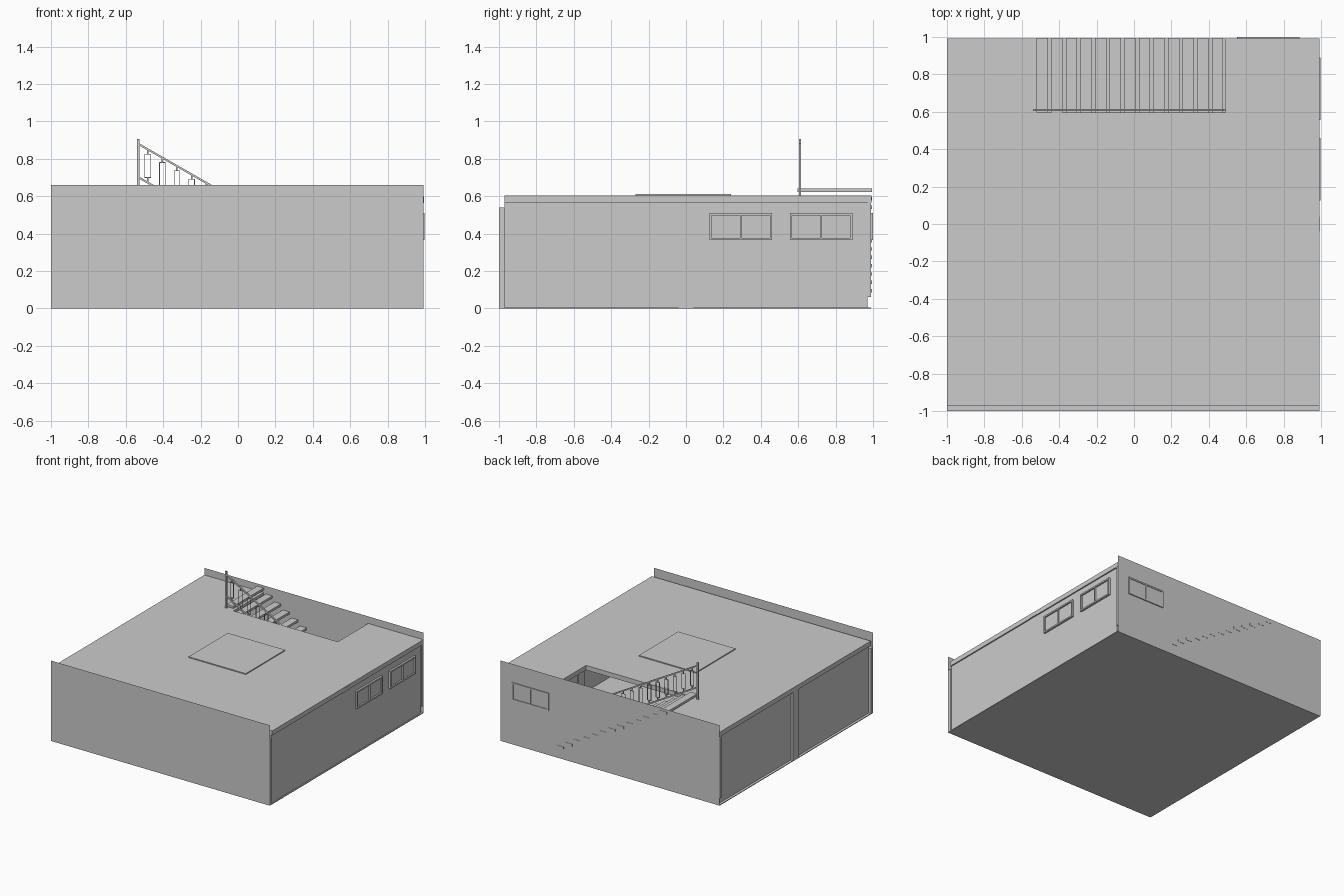
import bpy, bmesh, math
from mathutils import Matrix, Vector

if "Cube" in bpy.data.objects:
    bpy.data.objects.remove(bpy.data.objects["Cube"])


def add_box(bm, x0, x1, y0, y1, z0, z1):
    c = Vector(((x0 + x1) / 2, (y0 + y1) / 2, (z0 + z1) / 2))
    m = Matrix.Translation(c) @ Matrix.Diagonal((x1 - x0, y1 - y0, z1 - z0, 1))
    bmesh.ops.create_cube(bm, size=1, matrix=m)


def finish(name, bm):
    me = bpy.data.meshes.new(name)
    bm.to_mesh(me)
    bm.free()
    ob = bpy.data.objects.new(name, me)
    bpy.context.collection.objects.link(ob)
    return ob


def boxes(name, items):
    bm = bmesh.new()
    for b in items:
        add_box(bm, *b)
    return finish(name, bm)


def sheet(name, corners):
    bm = bmesh.new()
    bm.faces.new([bm.verts.new(c) for c in corners])
    return finish(name, bm)


# floor and paper-thin end walls that rise above the roof as parapets
L, R = -1.0, 0.99
boxes("floor", [(L, R, -1, 0.99, 0, 0.006)])
sheet("front_wall", [(L, -1, 0), (R, -1, 0), (R, -1, 0.66), (L, -1, 0.66)])
sheet("back_wall", [(R, 0.992, 0), (L, 0.992, 0), (L, 0.992, 0.66), (R, 0.992, 0.66)])
boxes("front_inner_wall", [(L, R, -0.999, -0.97, 0, 0.54)])

# side walls set slightly back, with corner and middle posts
boxes("right_wall", [(0.96, 0.98, -0.97, 0.97, 0, 0.565)])
boxes("left_wall", [(-0.98, -0.96, -0.97, 0.97, 0, 0.565)])
boxes("corner_posts", [(a, b, 0.97, 0.99, 0.06, 0.565) for a, b in ((L, -0.96), (0.96, 0.988))])
boxes("middle_posts", [(L, -0.95, -0.04, 0.04, 0, 0.6), (0.95, 0.982, -0.04, 0.04, 0, 0.6),
                       (0.97, 0.993, -0.04, 0.04, 0.565, 0.599)])

# roof slab in four pieces around the stair opening
HX0, HX1, HY = -0.46, 0.49, 0.597
boxes("roof_slab", [(L, R, -0.97, HY, 0.565, 0.603),
                    (L, HX0, HY, 0.991, 0.565, 0.603),
                    (HX1, R, HY, 0.991, 0.565, 0.603)])
boxes("roof_panel", [(-0.26, 0.26, -0.27, 0.24, 0.6, 0.611)])


# framed two-pane windows, drawn as u/z rectangles and mapped onto a wall
def window(name, u0, u1, place):
    z0, z1, t = 0.365, 0.51, 0.012
    um = (u0 + u1) / 2
    bars = [(u0, u1, z0, z0 + t, 1), (u0, u1, z1 - t, z1, 1),
            (u0, u0 + t, z0, z1, 1), (u1 - t, u1, z0, z1, 1),
            (um - t / 3, um + t / 3, z0, z1, 1),
            (u0 + t, u1 - t, z0 + t, z1 - t, 0)]
    boxes(name, [place(*b) for b in bars])


def on_right(a, b, c, d, frame):
    return (0.97, 0.996 if frame else 0.984, a, b, c, d)


def on_back(a, b, c, d, frame):
    return (a, b, 0.985, 1.0 if frame else 0.995, c, d)


window("right_window_a", 0.125, 0.46, on_right)
window("right_window_b", 0.555, 0.89, on_right)
window("back_window", 0.55, 0.885, on_back)

# open stair treads climbing toward -x
RUN, RISE, N = 0.078, 0.0447, 13
boxes("stair_treads", [(-0.52 + i * RUN, -0.46 + i * RUN, 0.597, 0.994,
                        0.622 - i * RISE, 0.64 - i * RISE) for i in range(N + 1 - 1)])

# stair railing: newel posts, sloped rails and open rectangular balusters
YA, YB = 0.603, 0.615
SL = RISE / RUN
X0, X1 = -0.53, 0.485


def rail_z(x, top):
    return (0.878 if top else 0.70) - SL * (x - X0)


boxes("newel_posts", [(-0.54, -0.527, YA, YB, 0.6, 0.905),
                      (0.478, 0.491, YA, YB, 0, 0.325)])
for name, top in (("handrail", True), ("lower_rail", False)):
    bm = bmesh.new()
    h = 0.006
    ring = [(X0, rail_z(X0, top) - h), (X1, rail_z(X1, top) - h),
            (X1, rail_z(X1, top) + h), (X0, rail_z(X0, top) + h)]
    f = bm.faces.new([bm.verts.new((x, YA, z)) for x, z in ring])
    ext = bmesh.ops.extrude_face_region(bm, geom=[f])
    moved = [g for g in ext["geom"] if isinstance(g, bmesh.types.BMVert)]
    bmesh.ops.translate(bm, verts=moved, vec=(0, YB - YA, 0))
    bmesh.ops.recalc_face_normals(bm, faces=bm.faces)
    finish(name, bm)

bars = []
t, w = 0.003, 0.017
ym0, ym1 = 0.606, 0.612
for i in range(N):
    x = -0.482 + i * RUN
    lo, hi = rail_z(x, False), rail_z(x, True)
    a, b = lo + 0.026, hi - 0.024
    bars += [(x - w, x - w + t, ym0, ym1, a, b), (x + w - t, x + w, ym0, ym1, a, b),
             (x - w, x + w, ym0, ym1, a, a + t), (x - w, x + w, ym0, ym1, b - t, b),
             (x - 0.004, x + 0.004, ym0, ym1, lo, a), (x - 0.004, x + 0.004, ym0, ym1, b, hi)]
boxes("balusters", bars)
